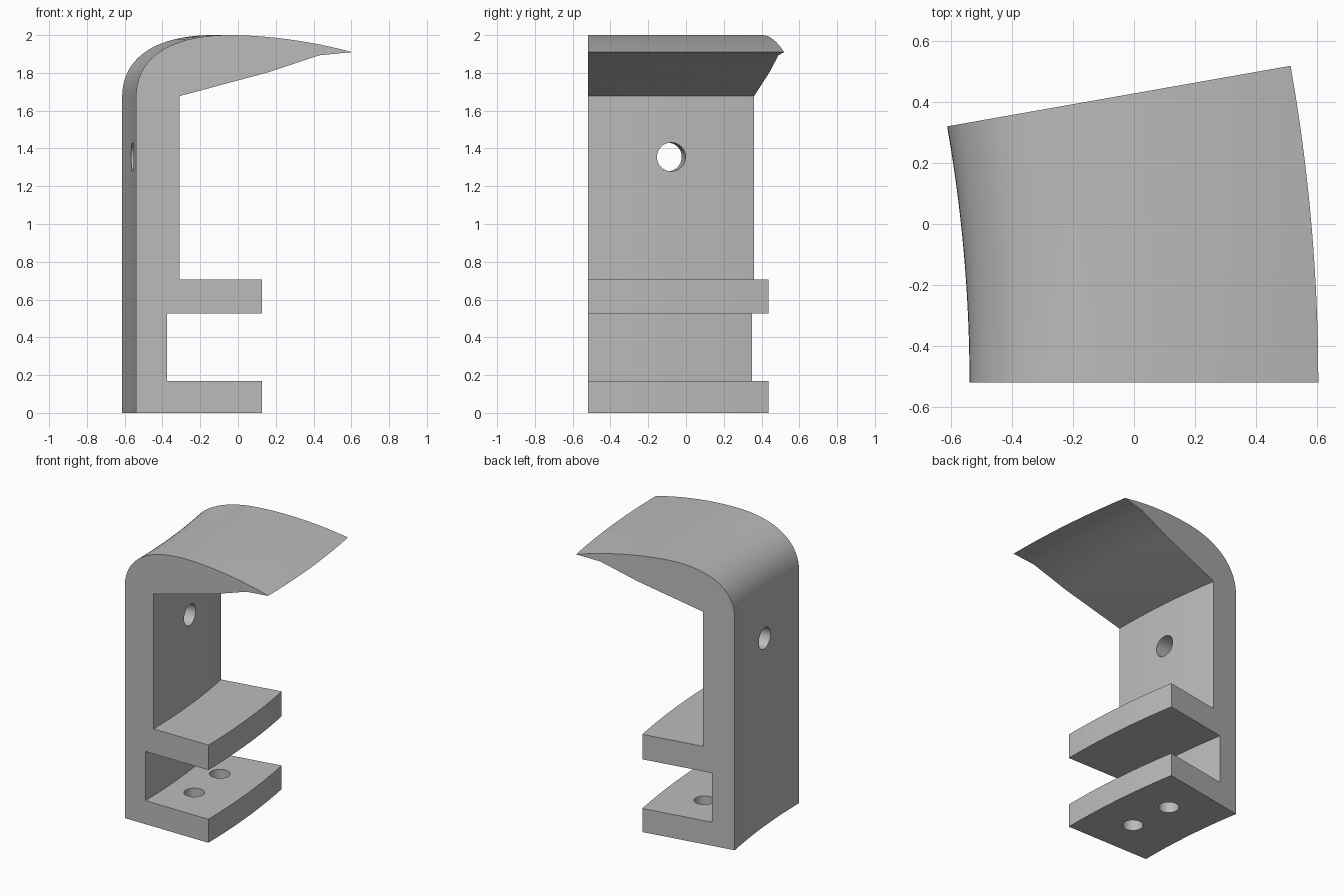
import bpy, bmesh, math
from mathutils import Vector, Matrix
from mathutils.geometry import interpolate_bezier

cube = bpy.data.objects.get("Cube")
if cube:
    bpy.data.objects.remove(cube, do_unlink=True)

CENTRE = Vector((-5.38, -0.52, 0))   # axis of the sweep
SWEEP = math.radians(10)

grey = bpy.data.materials.new("light grey")
grey.use_nodes = True
GREY = (0.5, 0.5, 0.5, 1)
grey.diffuse_color = GREY
grey.node_tree.nodes["Principled BSDF"].inputs["Base Color"].default_value = GREY


def bezier(a, b, c, d, count):
    pts = interpolate_bezier(*[Vector((x, 0, z)) for x, z in (a, b, c, d)], count)
    return [(p.x, p.z) for p in pts]


# Section: post, two lower shelves and a wing-shaped top
bend = bezier((-0.54, 1.67), (-0.54, 1.9), (-0.33, 2.0), (-0.05, 2.0), 20)
wing_top = bezier((-0.05, 2.0), (0.17, 2.0), (0.41, 1.963), (0.605, 1.91), 12)
underside = [(0.43, 1.893), (0.16, 1.803), (-0.31, 1.677)]
shelves = [(-0.31, 0.705), (0.127, 0.705), (0.127, 0.525), (-0.375, 0.525),
           (-0.375, 0.17), (0.127, 0.17), (0.127, 0)]
section = [(-0.54, 0)] + bend + wing_top[1:] + underside + shelves

# Sweep the section about the vertical axis and cap both ends
bm = bmesh.new()
verts = [bm.verts.new((x, CENTRE.y, z)) for x, z in section]
edges = [bm.edges.new((verts[i - 1], v)) for i, v in enumerate(verts)]
bmesh.ops.spin(bm, geom=verts + edges, cent=CENTRE, axis=(0, 0, 1),
               angle=SWEEP, steps=20)
bmesh.ops.holes_fill(bm, edges=[e for e in bm.edges if e.is_boundary], sides=0)
bmesh.ops.recalc_face_normals(bm, faces=bm.faces)
mesh = bpy.data.meshes.new("curved_bracket")
bm.to_mesh(mesh)
bm.free()
mesh.materials.append(grey)
bracket = bpy.data.objects.new("curved_bracket", mesh)
bpy.context.collection.objects.link(bracket)


def drill(name, radius, depth, x, z, degrees, radial=False):
    """Cut a round hole at a section position, turned along the sweep."""
    turn = Matrix.Rotation(math.radians(degrees), 4, 'Z')
    bpy.ops.mesh.primitive_cylinder_add(vertices=48, radius=radius, depth=depth)
    cutter = bpy.context.object
    cutter.name = name
    cutter.hide_render = True
    cutter.data.materials.append(grey)
    tilt = Matrix.Rotation(math.pi / 2 if radial else 0, 4, 'Y')
    cutter.matrix_world = (Matrix.Translation(CENTRE) @ turn
                           @ Matrix.Translation((x - CENTRE.x, 0, z)) @ tilt)
    mod = bracket.modifiers.new(name, 'BOOLEAN')
    mod.operation = 'DIFFERENCE'
    mod.solver = 'EXACT'
    mod.object = cutter
    bpy.context.view_layer.objects.active = bracket
    bpy.ops.object.modifier_apply(modifier=name)
    bpy.data.objects.remove(cutter, do_unlink=True)


# Hole through the post and two through the bottom shelf
drill("post_hole", 0.076, 0.6, -0.43, 1.355, 5, radial=True)
for angle in (3.15, 6.85):
    drill("shelf_hole", 0.068, 0.4, -0.178, 0.085, angle)

bpy.ops.object.select_all(action='DESELECT')
bracket.select_set(True)
bpy.context.view_layer.objects.active = bracket
bpy.ops.object.shade_smooth_by_angle(angle=math.radians(25))
